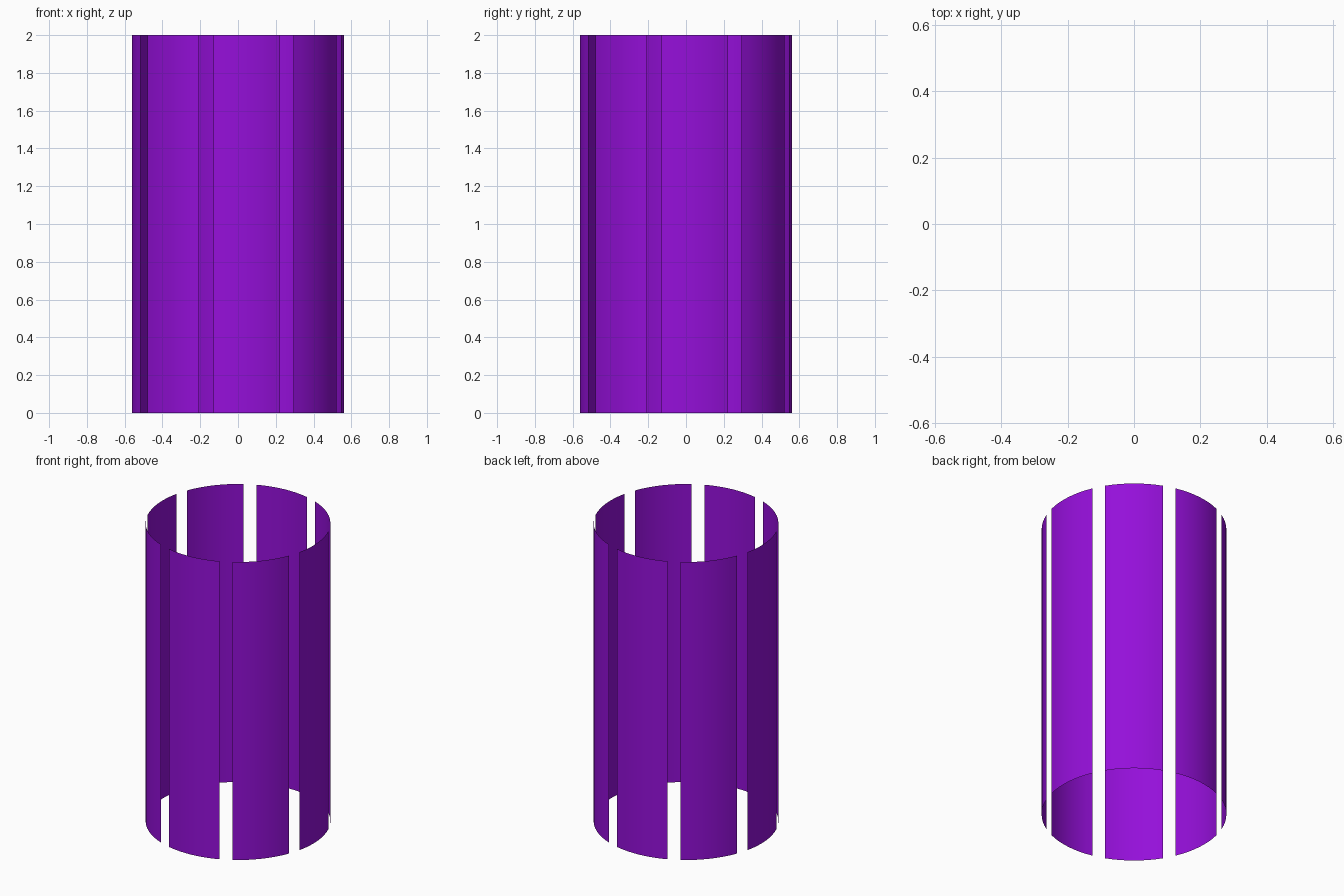
import bpy, bmesh, math

if "Cube" in bpy.data.objects:
    bpy.data.objects.remove(bpy.data.objects["Cube"])

PANELS, SEGS = 8, 8
RADIUS, HEIGHT = 0.562, 2.0
WIDTH = math.radians(36.9)      # arc covered by one panel
CENTRE = math.radians(-90 + 5)  # direction of the front panel

mat = bpy.data.materials.new("violet")
mat.diffuse_color = (0.30, 0.005, 0.70, 1)
mat.use_nodes = True
mat.node_tree.nodes["Principled BSDF"].inputs["Base Color"].default_value = mat.diffuse_color


def curved_panel(name, centre):
    """Thin open sheet bent around the z axis."""
    bm = bmesh.new()
    columns = []
    for i in range(SEGS + 1):
        a = centre + WIDTH * (i / SEGS - 0.5)
        x, y = RADIUS * math.cos(a), RADIUS * math.sin(a)
        columns.append([bm.verts.new((x, y, z)) for z in (0, HEIGHT)])
    for (b0, t0), (b1, t1) in zip(columns, columns[1:]):
        bm.faces.new((b0, b1, t1, t0)).smooth = True
    mesh = bpy.data.meshes.new(name)
    bm.to_mesh(mesh)
    bm.free()
    mesh.materials.append(mat)
    obj = bpy.data.objects.new(name, mesh)
    bpy.context.collection.objects.link(obj)


# Ring of upright panels separated by narrow slots
for k in range(PANELS):
    curved_panel(f"curved_panel_{k + 1}", CENTRE + k * math.tau / PANELS)
